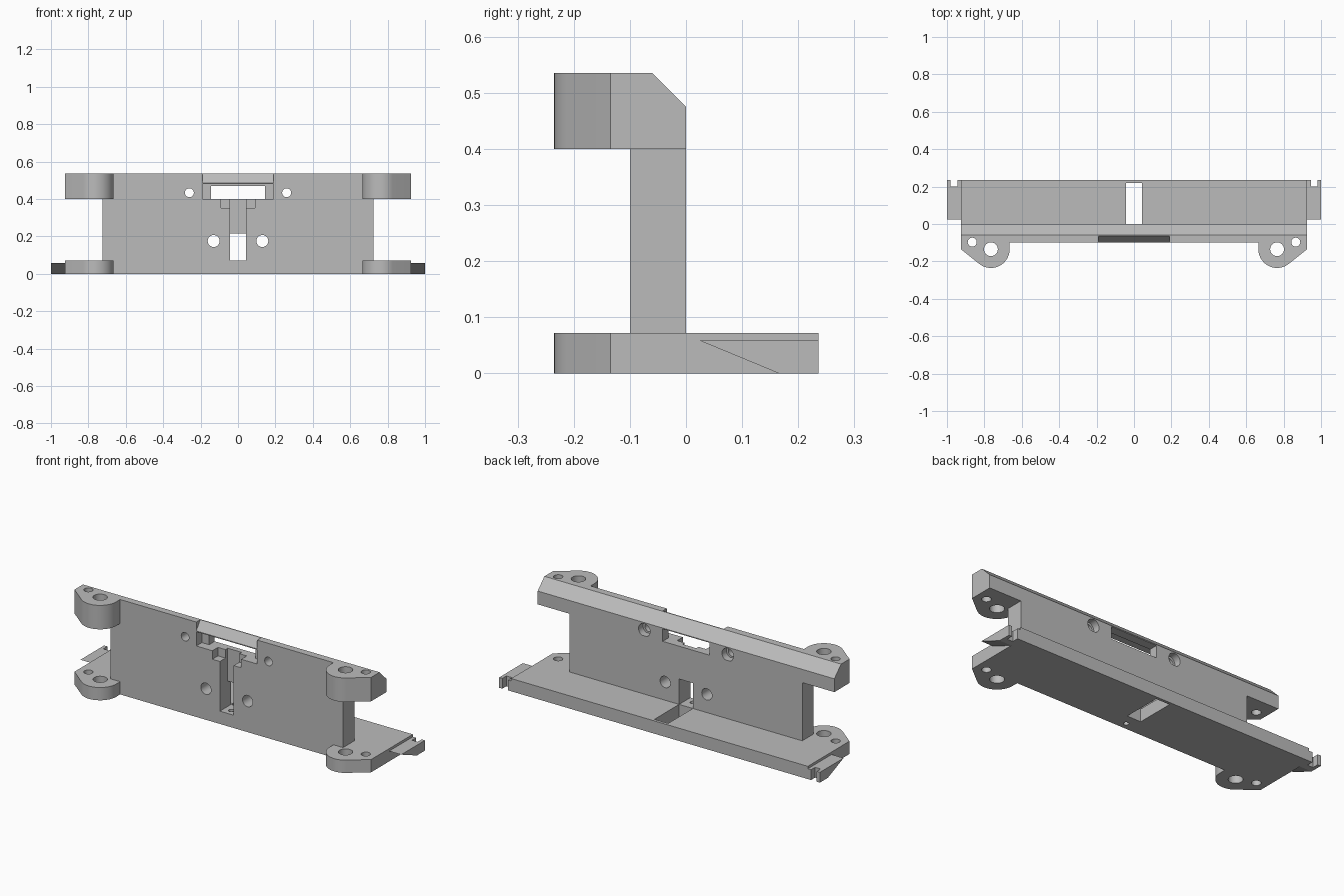
import bpy, math

cube = bpy.data.objects.get("Cube")
if cube:
    bpy.data.objects.remove(cube, do_unlink=True)

grey = bpy.data.materials.new("mid grey")
grey.use_nodes = True
grey.diffuse_color = (0.5, 0.5, 0.5, 1)
grey.node_tree.nodes["Principled BSDF"].inputs["Base Color"].default_value = (0.5, 0.5, 0.5, 1)

WIDE, FRONT, BACK = 0.925, -0.1, 0.236
BASE_TOP, BAR_LOW, BAR_TOP = 0.072, 0.4, 0.535


def prism(name, outline, low, high, axis="z"):
    """Extrude a 2D outline: (x, y) along z, (y, z) along x, or (x, z) along y."""
    place = {"z": lambda a, b, h: (a, b, h),
             "x": lambda a, b, h: (h, a, b),
             "y": lambda a, b, h: (a, h, b)}[axis]
    n = len(outline)
    verts = [place(a, b, h) for h in (low, high) for a, b in outline]
    faces = [list(range(n))[::-1], list(range(n, 2 * n))]
    faces += [(i, (i + 1) % n, (i + 1) % n + n, i + n) for i in range(n)]
    mesh = bpy.data.meshes.new(name)
    mesh.from_pydata(verts, [], faces)
    mesh.materials.append(grey)
    ob = bpy.data.objects.new(name, mesh)
    bpy.context.collection.objects.link(ob)
    # make all normals point outwards
    bpy.context.view_layer.objects.active = ob
    bpy.ops.object.mode_set(mode="EDIT")
    bpy.ops.mesh.select_all(action="SELECT")
    bpy.ops.mesh.normals_make_consistent(inside=False)
    bpy.ops.object.mode_set(mode="OBJECT")
    return ob


def box(name, x0, x1, y0, y1, z0, z1):
    return prism(name, [(x0, y0), (x1, y0), (x1, y1), (x0, y1)], z0, z1)


def rod(x, c, r, low, high, axis):
    steps = [math.tau * i / 32 for i in range(32)]
    return prism("hole_cutter", [(x + r * math.cos(t), c + r * math.sin(t)) for t in steps],
                 low, high, axis)


def cut(ob, cutters):
    for c in cutters:
        c.hide_render = True
        mod = ob.modifiers.new("cut", "BOOLEAN")
        mod.operation, mod.solver, mod.object = "DIFFERENCE", "EXACT", c
        bpy.context.view_layer.objects.active = ob
        bpy.ops.object.modifier_apply(modifier=mod.name)
        bpy.data.objects.remove(c, do_unlink=True)


def smooth(ob):
    bpy.ops.object.select_all(action="DESELECT")
    ob.select_set(True)
    bpy.context.view_layer.objects.active = ob
    bpy.ops.object.shade_smooth_by_angle(angle=math.radians(30))


def eared_outline(back):
    """Rail outline with a rounded lug at each front corner."""
    cx, cy, r = 0.765, -0.135, 0.1
    end = -math.acos(r / (WIDE - cx))
    arc = [-math.pi + (end + math.pi) * i / 20 for i in range(21)]
    half = [(cx - r, FRONT)]
    half += [(cx + r * math.cos(t), cy + r * math.sin(t)) for t in arc]
    half += [(WIDE, cy), (WIDE, back)]
    return half + [(-x, y) for x, y in reversed(half)]


def ear_holes(low, high):
    holes = []
    for s in (-1, 1):
        holes.append(rod(s * 0.765, -0.135, 0.037, low - 0.1, high + 0.1, "z"))
        holes.append(rod(s * 0.865, -0.097, 0.024, low - 0.1, high + 0.1, "z"))
    return holes


# Base rail with a slot behind the wall and a pin hole below the wall channel
base = prism("base_rail", eared_outline(BACK), 0, BASE_TOP)
cut(base, ear_holes(0, BASE_TOP) + [
    box("slot_cutter", -0.043, 0.043, 0, 0.22, -0.1, 0.2),
    rod(0, -0.06, 0.014, -0.1, 0.2, "z")])
smooth(base)

# Upper rail with sloped back edge, front recess, window and screw holes
bar = prism("upper_rail", eared_outline(0), BAR_LOW, BAR_TOP)
bar_cuts = ear_holes(BAR_LOW, BAR_TOP)
bar_cuts.append(prism("chamfer_cutter", [(-0.08, 0.555), (0.02, 0.455), (0.1, 0.6)], -1.2, 1.2, "x"))
bar_cuts.append(prism("lip_cutter", [(-0.107, 0.475), (-0.058, 0.545), (-0.15, 0.56)], -0.19, 0.19, "x"))
bar_cuts.append(box("recess_cutter", -0.19, 0.19, -0.2, -0.05, 0.3, 0.48))
bar_cuts.append(box("window_cutter", -0.145, 0.145, -0.2, 0.1, 0.3, 0.47))
for s in (-1, 1):
    bar_cuts.append(rod(s * 0.26, 0.433, 0.024, -0.2, 0.1, "y"))
    bar_cuts.append(rod(s * 0.26, 0.433, 0.036, -0.04, 0.1, "y"))
cut(bar, bar_cuts)
smooth(bar)

# Upright wall with a T-shaped channel, lower opening and two holes
wall = box("upright_wall", -0.725, 0.725, FRONT, 0, BASE_TOP, BAR_LOW)
wall_cuts = [
    box("channel_top_cutter", -0.09, 0.09, -0.2, -0.05, 0.352, 0.5),
    box("channel_cutter", -0.043, 0.043, -0.2, -0.03, 0.0, 0.5),
    box("opening_cutter", -0.043, 0.043, -0.2, 0.1, 0.0, 0.215)]
wall_cuts += [rod(s * 0.13, 0.175, 0.032, -0.2, 0.1, "y") for s in (-1, 1)]
cut(wall, wall_cuts)
smooth(wall)

# Wedge-shaped side tabs with a notch in the back edge
for side, s in (("left", 1), ("right", -1)):
    wedge = [(0.025, 0.058), (0.165, 0), (BACK, 0), (BACK, 0.058)]
    tab = prism(side + "_tab", wedge, *sorted((s * WIDE, s)), "x")
    x0, x1 = sorted((s * 0.945, s * 0.98))
    cut(tab, [box("notch_cutter", x0, x1, 0.2, 0.3, -0.1, 0.2)])
